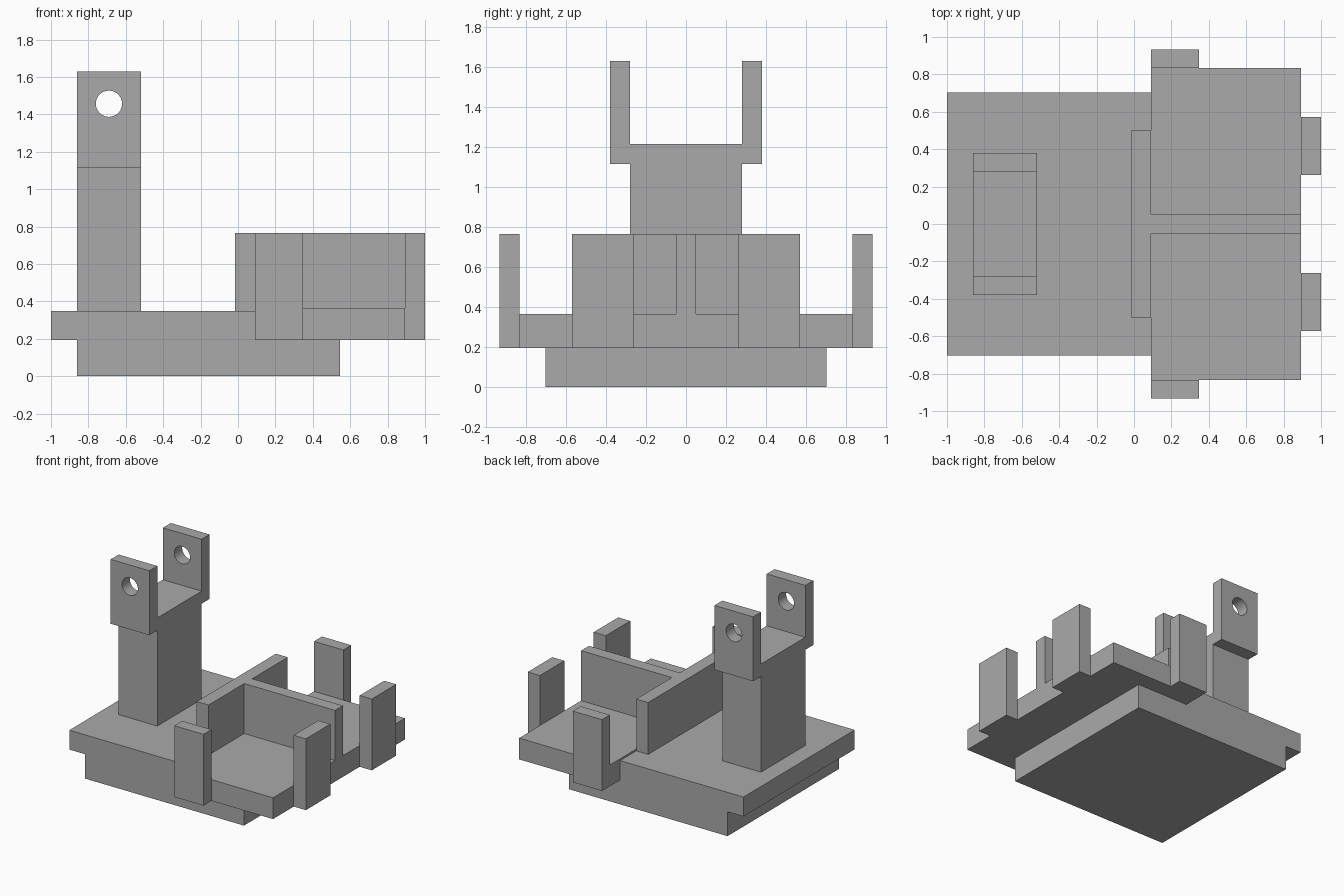
import bpy
import bmesh
from mathutils import Matrix, Vector

if "Cube" in bpy.data.objects:
    bpy.data.objects.remove(bpy.data.objects["Cube"], do_unlink=True)

grey = bpy.data.materials.new("plain grey")
grey.use_nodes = True
colour = (0.40, 0.40, 0.40, 1)
grey.diffuse_color = colour
grey.node_tree.nodes["Principled BSDF"].inputs["Base Color"].default_value = colour


def add_mesh(name, bm):
    mesh = bpy.data.meshes.new(name)
    bm.to_mesh(mesh)
    bm.free()
    mesh.materials.append(grey)
    obj = bpy.data.objects.new(name, mesh)
    bpy.context.collection.objects.link(obj)
    return obj


def box(name, x, y, z):
    """Box from (low, high) ranges on each axis."""
    low, high = Vector((x[0], y[0], z[0])), Vector((x[1], y[1], z[1]))
    bm = bmesh.new()
    bmesh.ops.create_cube(bm, size=1)
    bmesh.ops.scale(bm, vec=high - low, verts=bm.verts)
    bmesh.ops.translate(bm, vec=(low + high) / 2, verts=bm.verts)
    return add_mesh(name, bm)


def box_pair(name, x, y, z):
    """The same box on both sides of the centre plane."""
    return [box("front_" + name, x, (-y[1], -y[0]), z),
            box("back_" + name, x, y, z)]


# Stepped base
box("base_block", (-0.86, 0.545), (-0.703, 0.703), (0, 0.195))
box("column_deck", (-1, 0.09), (-0.703, 0.703), (0.195, 0.35))
box("tray_deck", (0.09, 0.893), (-0.833, 0.833), (0.195, 0.365))

# Tray dividers and corner posts
box("cross_wall", (-0.015, 0.09), (-0.5, 0.5), (0.35, 0.765))
box("divider_wall", (0.09, 0.893), (-0.05, 0.05), (0.365, 0.765))
box_pair("side_post", (0.09, 0.348), (0.833, 0.933), (0.195, 0.765))
box_pair("end_post", (0.893, 1), (0.262, 0.571), (0.195, 0.765))

# Column with two drilled ears
box("column", (-0.86, -0.518), (-0.28, 0.28), (0.35, 1.215))
ears = box_pair("ear", (-0.86, -0.518), (0.28, 0.38), (1.115, 1.63))

bm = bmesh.new()
bmesh.ops.create_cone(bm, cap_ends=True, segments=48, radius1=0.07, radius2=0.07,
                      depth=1.2, matrix=Matrix.Rotation(1.5707963, 4, "X"))
bmesh.ops.translate(bm, vec=(-0.69, 0, 1.457), verts=bm.verts)
drill = add_mesh("hole_cutter", bm)
drill.hide_render = True
drill.hide_set(True)

for ear in ears:
    cut = ear.modifiers.new("pin_hole", "BOOLEAN")
    cut.operation = "DIFFERENCE"
    cut.solver = "EXACT"
    cut.object = drill
    bpy.ops.object.select_all(action="DESELECT")
    ear.select_set(True)
    bpy.context.view_layer.objects.active = ear
    bpy.ops.object.modifier_apply(modifier=cut.name)
    bpy.ops.object.shade_smooth_by_angle()

bpy.data.objects.remove(drill, do_unlink=True)
